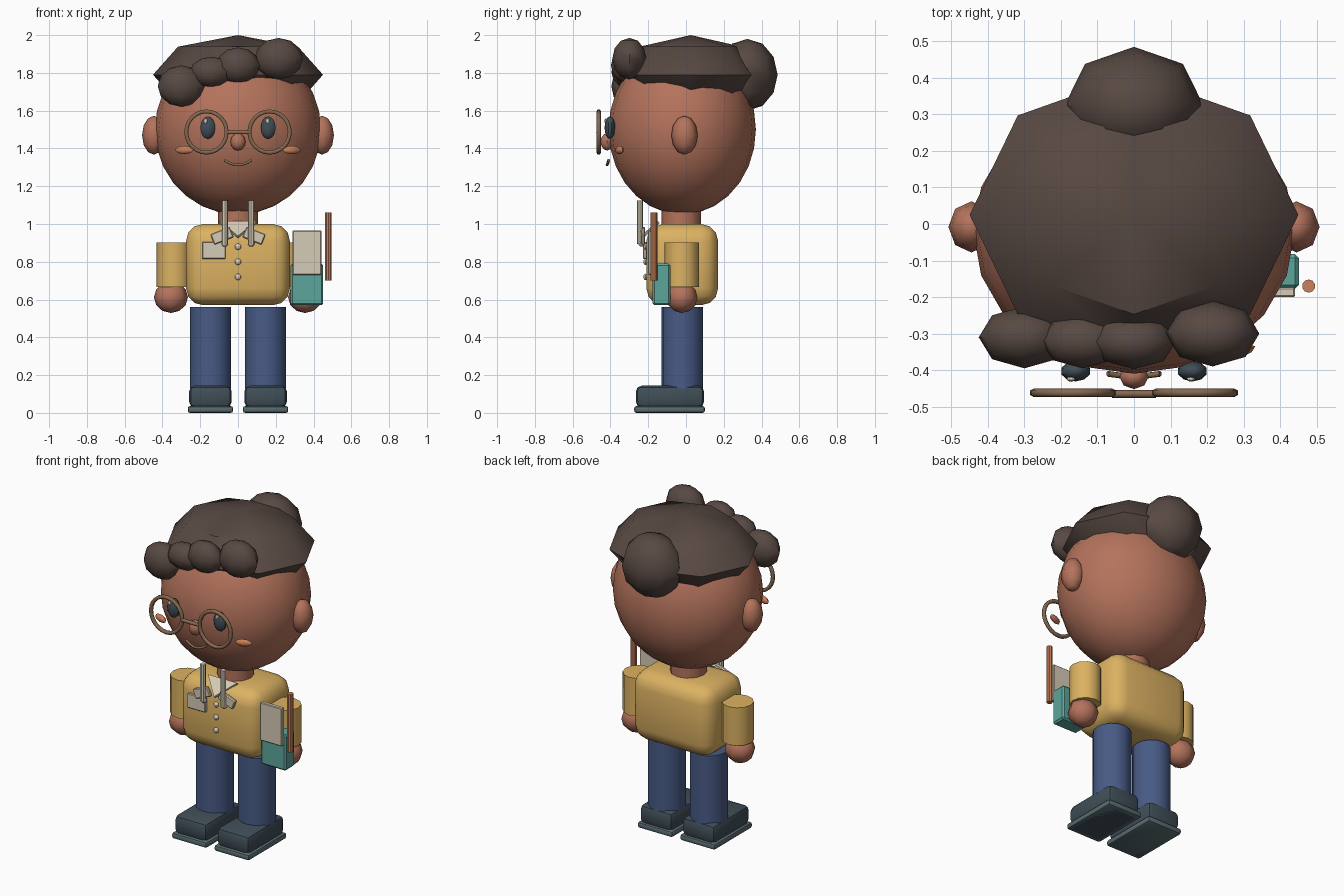
import bpy, bmesh, math
from mathutils import Matrix, Vector, Euler

if "Cube" in bpy.data.objects:
    bpy.data.objects.remove(bpy.data.objects["Cube"])


def material(name, r, g, b):
    m = bpy.data.materials.new(name)
    lin = [((c / 255 + 0.055) / 1.055) ** 2.4 for c in (r, g, b)]
    m.diffuse_color = (*lin, 1)
    m.use_nodes = True
    m.node_tree.nodes["Principled BSDF"].inputs["Base Color"].default_value = m.diffuse_color
    return m


SKIN = material("skin", 180, 115, 92)
HAIR = material("dark brown hair", 88, 73, 67)
YELLOW = material("mustard shirt", 220, 178, 98)
DENIM = material("blue denim", 72, 91, 134)
SLATE = material("dark slate", 64, 78, 87)
SOLE = material("grey sole", 88, 107, 112)
TEAL = material("teal", 92, 166, 156)
IVORY = material("ivory", 214, 204, 182)
FRAME = material("frame brown", 134, 104, 80)
COPPER = material("copper", 203, 128, 88)


def finish(name, bm, mat, loc=(0, 0, 0), rot=(0, 0, 0), angle=35):
    bmesh.ops.recalc_face_normals(bm, faces=bm.faces)
    me = bpy.data.meshes.new(name)
    bm.to_mesh(me)
    bm.free()
    me.materials.append(mat)
    ob = bpy.data.objects.new(name, me)
    bpy.context.collection.objects.link(ob)
    ob.location = loc
    ob.rotation_euler = [math.radians(a) for a in rot]
    bpy.ops.object.select_all(action='DESELECT')
    ob.select_set(True)
    bpy.context.view_layer.objects.active = ob
    bpy.ops.object.shade_smooth_by_angle(angle=math.radians(angle))
    return ob


def ball(name, mat, loc, radii, seg=8, rings=6, rot=(0, 0, 0), angle=35):
    bm = bmesh.new()
    bmesh.ops.create_uvsphere(bm, u_segments=seg, v_segments=rings, radius=1)
    bmesh.ops.scale(bm, vec=radii, verts=bm.verts)
    return finish(name, bm, mat, loc, rot, angle)


def box(name, mat, loc, size, bevel=0.0, seg=1, rot=(0, 0, 0)):
    bm = bmesh.new()
    bmesh.ops.create_cube(bm, size=1)
    bmesh.ops.scale(bm, vec=size, verts=bm.verts)
    if bevel:
        bmesh.ops.bevel(bm, geom=bm.edges[:], offset=bevel, segments=seg,
                        profile=0.5, affect='EDGES')
    return finish(name, bm, mat, loc, rot)


def rod(name, mat, loc, radius, length, seg=12, rot=(0, 0, 0)):
    bm = bmesh.new()
    bmesh.ops.create_cone(bm, cap_ends=True, segments=seg, radius1=radius,
                          radius2=radius, depth=length)
    return finish(name, bm, mat, loc, rot)


def tube(name, mat, points, radius, closed=False, sides=6):
    """Sweep a small ring along a path lying in an xz plane."""
    bm = bmesh.new()
    n = len(points)
    rings = []
    for i, p in enumerate(points):
        a = points[(i - 1) % n] if closed else points[max(i - 1, 0)]
        b = points[(i + 1) % n] if closed else points[min(i + 1, n - 1)]
        t = (Vector(b) - Vector(a)).normalized()
        side = Vector((0, 1, 0))
        up = t.cross(side).normalized()
        rings.append([bm.verts.new(Vector(p) + radius * (
            side * math.cos(k * math.tau / sides) + up * math.sin(k * math.tau / sides)))
            for k in range(sides)])
    for i in range(n if closed else n - 1):
        r, s = rings[i], rings[(i + 1) % n]
        for k in range(sides):
            bm.faces.new((r[k], r[(k + 1) % sides], s[(k + 1) % sides], s[k]))
    if not closed:
        bm.faces.new(rings[0])
        bm.faces.new(rings[-1])
    return finish(name, bm, mat, angle=65)


# Head and neck
ball("head", SKIN, (0, -0.02, 1.5), (0.44, 0.39, 0.45), 20, 14)
rod("neck", SKIN, (0, -0.025, 1.03), 0.105, 0.12, 12)

# Hair: faceted cap, back bun and a rising row of fringe curls
ball("hair_cap", HAIR, (0, 0.025, 1.79), (0.45, 0.385, 0.21), 8, 4, angle=40)
ball("hair_bun", HAIR, (0, 0.325, 1.79), (0.19, 0.16, 0.19), 8, 6, angle=50)
curls = [(-0.30, -0.31, 1.73, 0.125, 0.085, 0.11), (-0.14, -0.32, 1.805, 0.115, 0.075, 0.08),
         (0.0, -0.322, 1.84, 0.115, 0.075, 0.095), (0.215, -0.30, 1.875, 0.128, 0.09, 0.11)]
for i, (x, y, z, rx, ry, rz) in enumerate(curls):
    ball(f"fringe_curl_{i + 1}", HAIR, (x, y, z), (rx, ry, rz), 8, 6, angle=50)

# Nose and smile
ball("nose", SKIN, (0, -0.418, 1.435), (0.04, 0.034, 0.046), 8, 6, angle=50)
tube("mouth", FRAME, [(0.072 * s, -0.42 + 0.01 * abs(s), 1.312 + 0.026 * s * s)
                      for s in (-1, -0.6, -0.2, 0.2, 0.6, 1)], 0.008)
tube("glasses_bridge", FRAME, [(-0.06, -0.465, 1.485), (0.06, -0.465, 1.485)], 0.011)

# Torso with pocket and buttons
box("shirt", YELLOW, (0, -0.02, 0.785), (0.55, 0.38, 0.43), 0.09, 3)
box("shirt_pocket", IVORY, (-0.128, -0.217, 0.86), (0.125, 0.02, 0.09), 0.004)
for i in range(3):
    ball(f"shirt_button_{i + 1}", IVORY, (0, -0.214, 0.88 - 0.08 * i), (0.017, 0.012, 0.017))

# Triangular collar front
bm = bmesh.new()
tri = [bm.verts.new(p) for p in ((-0.10, -0.14, 1.005), (0.10, -0.14, 1.005), (0, -0.225, 0.925))]
face = bm.faces.new(tri)
ext = bmesh.ops.extrude_face_region(bm, geom=[face])
bmesh.ops.translate(bm, vec=(0, -0.012, 0.012),
                    verts=[v for v in ext["geom"] if isinstance(v, bmesh.types.BMVert)])
finish("collar_front", bm, IVORY)

for s, side in ((-1, "left"), (1, "right")):
    # Face parts
    ball(f"ear_{side}", SKIN, (0.445 * s, -0.008, 1.47), (0.063, 0.07, 0.103), 8, 6, angle=50)
    ball(f"eye_{side}", SLATE, (0.16 * s, -0.403, 1.51), (0.041, 0.028, 0.06), 10, 8)
    ball(f"eye_glint_{side}", IVORY, (0.16 * s - 0.008 + 0.004 * s, -0.424, 1.545),
         (0.012, 0.008, 0.014))
    ball(f"cheek_{side}", COPPER, (0.285 * s, -0.352, 1.392), (0.05, 0.016, 0.022),
         8, 6, rot=(0, 0, 20 * s), angle=50)
    tube(f"glasses_rim_{side}", FRAME,
         [(0.167 * s + 0.107 * math.cos(a * math.tau / 24), -0.462,
           1.487 + 0.109 * math.sin(a * math.tau / 24)) for a in range(24)], 0.012, True)
    # Collar flap, hood cord and its tip
    box(f"collar_flap_{side}", IVORY, (0.085 * s, -0.228, 0.938), (0.11, 0.022, 0.06), 0.005,
        rot=(0, 22 * s, 0))
    rod(f"cord_{side}", IVORY, (0.07 * s, -0.243, 1.01), 0.016, 0.23, 8)
    ball(f"cord_tip_{side}", IVORY, (0.07 * s, -0.235, 0.898), (0.018, 0.018, 0.018))
    # Arms and hands
    rod(f"sleeve_{side}", YELLOW, (0.34 * s, -0.022, 0.784), 0.091, 0.236, 12)
    ball(f"hand_{side}", SKIN, (0.355 * s, -0.022, 0.612), (0.09, 0.083, 0.083), 8, 6, angle=50)
    # Legs and shoes
    rod(f"trouser_leg_{side}", DENIM, (0.145 * s, -0.02, 0.345), 0.109, 0.43, 16)
    box(f"shoe_{side}", SLATE, (0.146 * s, -0.085, 0.086), (0.225, 0.36, 0.116), 0.03, 2)
    box(f"shoe_sole_{side}", SOLE, (0.146 * s, -0.087, 0.018), (0.24, 0.374, 0.036), 0.012, 2)
    box(f"shoe_tread_{side}", SLATE, (0.146 * s, -0.087, 0.003), (0.19, 0.32, 0.006))

# Carried items: teal pouch, paper and a pencil
box("pouch", TEAL, (0.365, -0.13, 0.68), (0.172, 0.095, 0.22), 0.01)
box("paper", IVORY, (0.365, -0.187, 0.848), (0.152, 0.026, 0.235), 0.004)
rod("pencil", COPPER, (0.478, -0.17, 0.88), 0.018, 0.36, 10)
